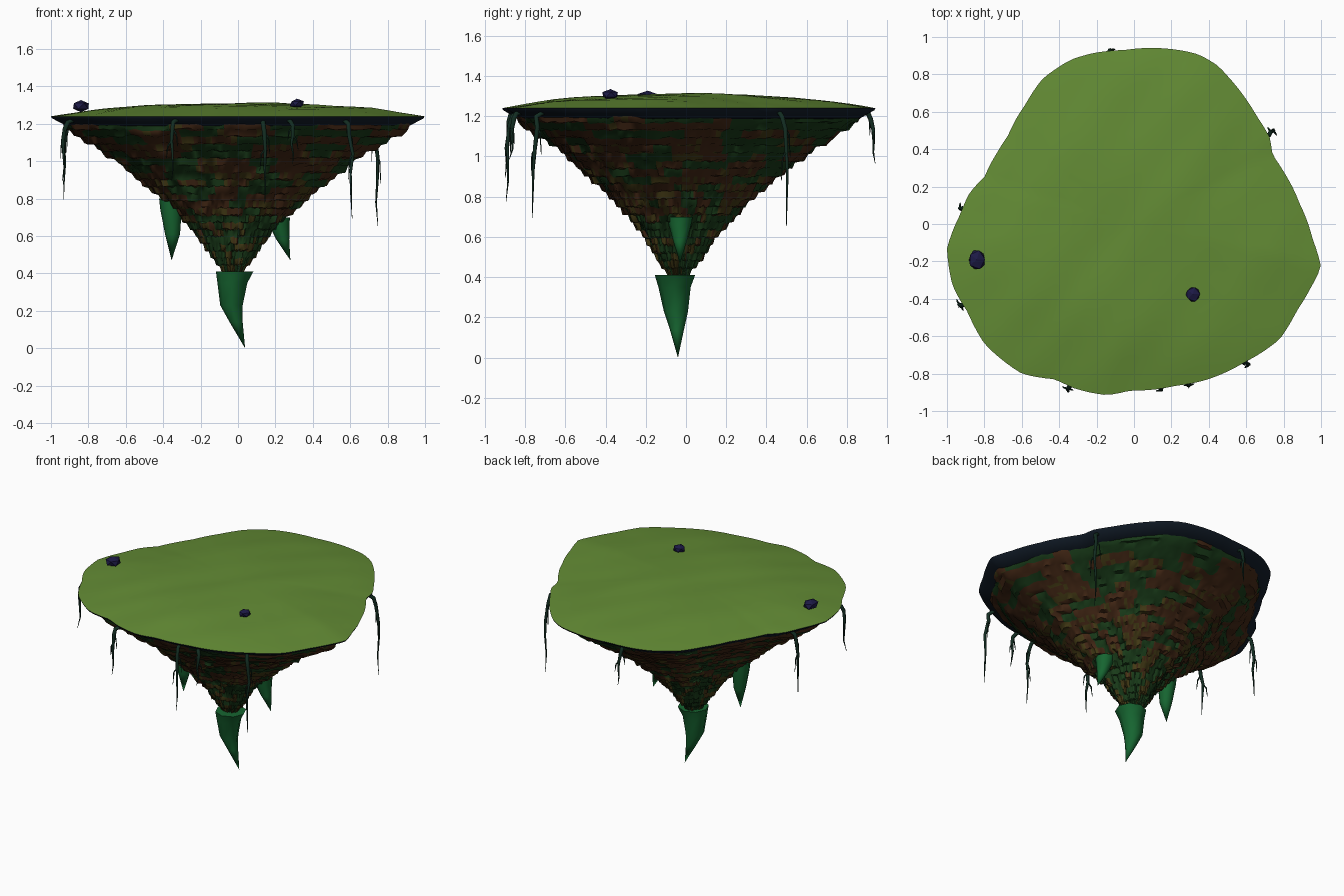
import bpy, math, random
from mathutils import Vector

if "Cube" in bpy.data.objects:
    bpy.data.objects.remove(bpy.data.objects["Cube"])

random.seed(7)
SEG = 144


def material(name, rgb):
    m = bpy.data.materials.new(name)
    m.diffuse_color = (*rgb, 1)
    m.use_nodes = True
    m.node_tree.nodes["Principled BSDF"].inputs["Base Color"].default_value = m.diffuse_color
    return m


GRASS = material("grass", (0.125, 0.26, 0.035))
RIM = material("rim_soil", (0.006, 0.012, 0.022))
RED = material("red_brown_rock", (0.06, 0.022, 0.008))
OLIVE = material("olive_rock", (0.06, 0.045, 0.008))
MOSS = material("mossy_rock", (0.01, 0.045, 0.01))
CRYSTAL = material("green_crystal", (0.008, 0.13, 0.03))
ROOT = material("root", (0.006, 0.025, 0.015))
STONE = material("blue_stone", (0.012, 0.01, 0.06))

# Plan outline of the island
OUTLINE = [(1, -.23), (.955, -.08), (.885, .11), (.80, .28), (.74, .37), (.725, .465), (.66, .57),
           (.59, .68), (.51, .78), (.45, .845), (.35, .905), (.27, .925), (-.05, .93), (-.235, .91),
           (-.34, .877), (-.49, .775), (-.58, .64), (-.675, .47), (-.73, .385), (-.80, .25),
           (-.877, .17), (-.93, .05), (-1, -.13), (-.97, -.33), (-.89, -.47), (-.80, -.64),
           (-.60, -.80), (-.42, -.83), (-.315, -.88), (-.145, -.915), (-.02, -.89), (.22, -.865),
           (.38, -.835), (.59, -.74), (.78, -.615), (.87, -.465), (.94, -.35)]


def lerp_table(table, x):
    for (x0, y0), (x1, y1) in zip(table, table[1:]):
        if x <= x1:
            return y0 + (y1 - y0) * (x - x0) / (x1 - x0)
    return table[-1][1]


polar = sorted((math.atan2(y, x) % math.tau, math.hypot(x, y)) for x, y in OUTLINE)
polar = [(polar[-1][0] - math.tau, polar[-1][1])] + polar + [(polar[0][0] + math.tau, polar[0][1])]
ANG = [math.tau * i / SEG for i in range(SEG)]
EDGE = [lerp_table(polar, a) for a in ANG]


def mesh_object(name, verts, faces, mats, smooth=40, indices=None):
    me = bpy.data.meshes.new(name)
    me.from_pydata(verts, [], faces)
    for m in mats:
        me.materials.append(m)
    if indices:
        for p, i in zip(me.polygons, indices):
            p.material_index = i
    ob = bpy.data.objects.new(name, me)
    bpy.context.collection.objects.link(ob)
    if smooth:
        bpy.ops.object.select_all(action='DESELECT')
        ob.select_set(True)
        bpy.context.view_layer.objects.active = ob
        bpy.ops.object.shade_smooth_by_angle(angle=math.radians(smooth))
    return ob


def loft(rings, tip=None, cap=False):
    """Join equal rings listed from top to bottom, facing outward."""
    n = len(rings[0])
    verts = [v for r in rings for v in r]
    faces = []
    for k in range(len(rings) - 1):
        for i in range(n):
            j = (i + 1) % n
            faces.append((k * n + j, k * n + i, (k + 1) * n + i, (k + 1) * n + j))
    if tip:
        verts.append(tip)
        b = (len(rings) - 1) * n
        faces += [(b + (i + 1) % n, b + i, len(verts) - 1) for i in range(n)]
    if cap:
        faces.append(tuple(range(n)))
    return verts, faces


def outline_ring(s, z):
    return [(EDGE[i] * s * math.cos(a), EDGE[i] * s * math.sin(a), z) for i, a in enumerate(ANG)]


# Grass top, a shallow uneven dome
rings = []
for s in (.04, .12, .22, .32, .42, .52, .62, .72, .8, .87, .93, .97, 1):
    ring = []
    for x, y, _ in outline_ring(s, 0):
        bump = .005 * math.sin(7 * x + 2 * y) * math.cos(6 * y - 3 * x) + .002 * math.sin(17 * x - 13 * y)
        ring.append((x, y, 1.24 + .07 * (1 - s ** 2.5) + bump * min(1, 4 * (1 - s))))
    rings.append(ring)
v, f = loft(rings, cap=True)
mesh_object("grass_top", v, f, [GRASS], 60)

# Dark soil edge tucked under the grass
v, f = loft([outline_ring(1, 1.24), outline_ring(.995, 1.23), outline_ring(.92, 1.19), outline_ring(.86, 1.18)])
mesh_object("soil_rim", v, f, [RIM], 40)

# Rock underside: stepped courses of irregular blocks
PROFILE = [(.40, .035), (.48, .105), (.61, .19), (.72, .295), (.82, .405), (.9, .50), (.98, .60),
           (1.05, .70), (1.12, .82), (1.17, .90), (1.21, .94)]
COURSES = 21
rings, tint = [], []


def rock_ring(s, z, jit):
    ring = []
    for i, a in enumerate(ANG):
        r = EDGE[i] * s + jit[i] * min(1, s * 4) + random.uniform(-.004, .004) * min(1, s * 4)
        ring.append((r * math.cos(a) - .03 * (1 - s), r * math.sin(a) - .04 * (1 - s),
                     z + random.uniform(-.007, .007)))
    return ring


for c in range(COURSES):
    z0 = 1.205 - .80 * c / COURSES
    z1 = 1.205 - .80 * (c + 1) / COURSES
    s0, s1 = lerp_table(PROFILE, z0), lerp_table(PROFILE, z1)
    jit = []
    while len(jit) < SEG:
        jit += [random.uniform(-.016, .016)] * random.randint(3, 7)
    rings.append(rock_ring(s0 * .97 + s1 * .03, z0, jit))
    rings.append(rock_ring(s0 * .55 + s1 * .45, z1 + .006, jit))
    low = c / COURSES
    for band in range(2):
        for i in range(SEG):
            if jit[i] > .004:
                tint.append(1 if random.random() < low + .1 else 0)
            else:
                tint.append(2 if jit[i] < -.004 or low > .6 else 0)
v, f = loft(rings, tip=(-.03, -.04, .39))
tint = (tint + [2] * len(f))[:len(f)]
mesh_object("rock_underside", v, f, [RED, OLIVE, MOSS], 50, tint)


# Hanging crystals
def crystal(name, sections, tip, sides=8):
    rings = [[(x + r * math.cos(math.tau * i / sides), y + r * math.sin(math.tau * i / sides), z)
              for i in range(sides)] for x, y, z, r in sections]
    v, f = loft(rings, tip, True)
    mesh_object(name, v, f, [CRYSTAL], 50)


crystal("crystal_main", [(-.018, -.055, .41, .1), (-.03, -.057, .35, .08), (-.035, -.05, .23, .06),
                         (-.01, -.045, .14, .035)], (.038, -.04, 0))
crystal("crystal_left", [(-.36, -.1, .80, .062), (-.358, -.1, .74, .057), (-.35, -.1, .61, .04)],
        (-.355, -.1, .47))
crystal("crystal_right", [(.215, -.03, .70, .063), (.22, -.03, .66, .055), (.24, -.03, .58, .034)],
        (.28, -.03, .47))


# Roots trailing from the rim
def root(name, x, y, end):
    out = Vector((x, y, 0)).normalized()
    base, drop = Vector((x, y, 0)), 1.22 - end
    cu = bpy.data.curves.new(name, 'CURVE')
    cu.dimensions = '3D'
    cu.bevel_depth, cu.bevel_resolution = .013, 1
    cu.use_fill_caps = True

    def strand(points):
        sp = cu.splines.new('POLY')
        sp.points.add(len(points) - 1)
        for p, (co, r) in zip(sp.points, points):
            p.co, p.radius = (*co, 1), r

    main = []
    for t, push, r in ((0, -.06, 1), (.05, -.01, 1), (.15, .0, .95), (.35, .01, .75),
                       (.55, .012, .55), (.78, .012, .35), (1, .02, .1)):
        wob = Vector((random.uniform(-.008, .008), random.uniform(-.008, .008), 0))
        main.append((base + out * push + wob + Vector((0, 0, 1.225 - drop * t)), r))
    strand(main)
    side = Vector((-out.y, out.x, 0)) * random.choice((-1, 1))
    for k in (2, 3):
        p = main[k][0]
        strand([(p, .45), (p + side * .022 + Vector((0, 0, -.03)), .35),
                (p + side * .03 + Vector((0, 0, -.03 - drop * .2)), .1)])
        side = -side
    cu.materials.append(ROOT)
    bpy.context.collection.objects.link(bpy.data.objects.new(name, cu))


ROOTS = [(.60, -.745, .69), (.73, .49, .65), (-.915, .08, .79), (-.925, -.43, .89), (-.345, -.88, .89),
         (.14, -.875, .77), (.29, -.855, .98), (-.13, .915, .96)]
for i, (x, y, end) in enumerate(ROOTS):
    root(f"root_{i + 1}", x, y, end)

# Small stones on the grass
for name, loc, r in (("stone_left", (-.84, -.19, 1.295), .05), ("stone_right", (.315, -.375, 1.308), .04)):
    bpy.ops.mesh.primitive_ico_sphere_add(subdivisions=1, radius=r, location=loc)
    ob = bpy.context.object
    ob.name = name
    ob.scale = (1, 1.1, .65)
    ob.rotation_euler.z = random.uniform(0, 1)
    for vert in ob.data.vertices:
        vert.co *= random.uniform(.92, 1.1)
    ob.data.materials.append(STONE)
